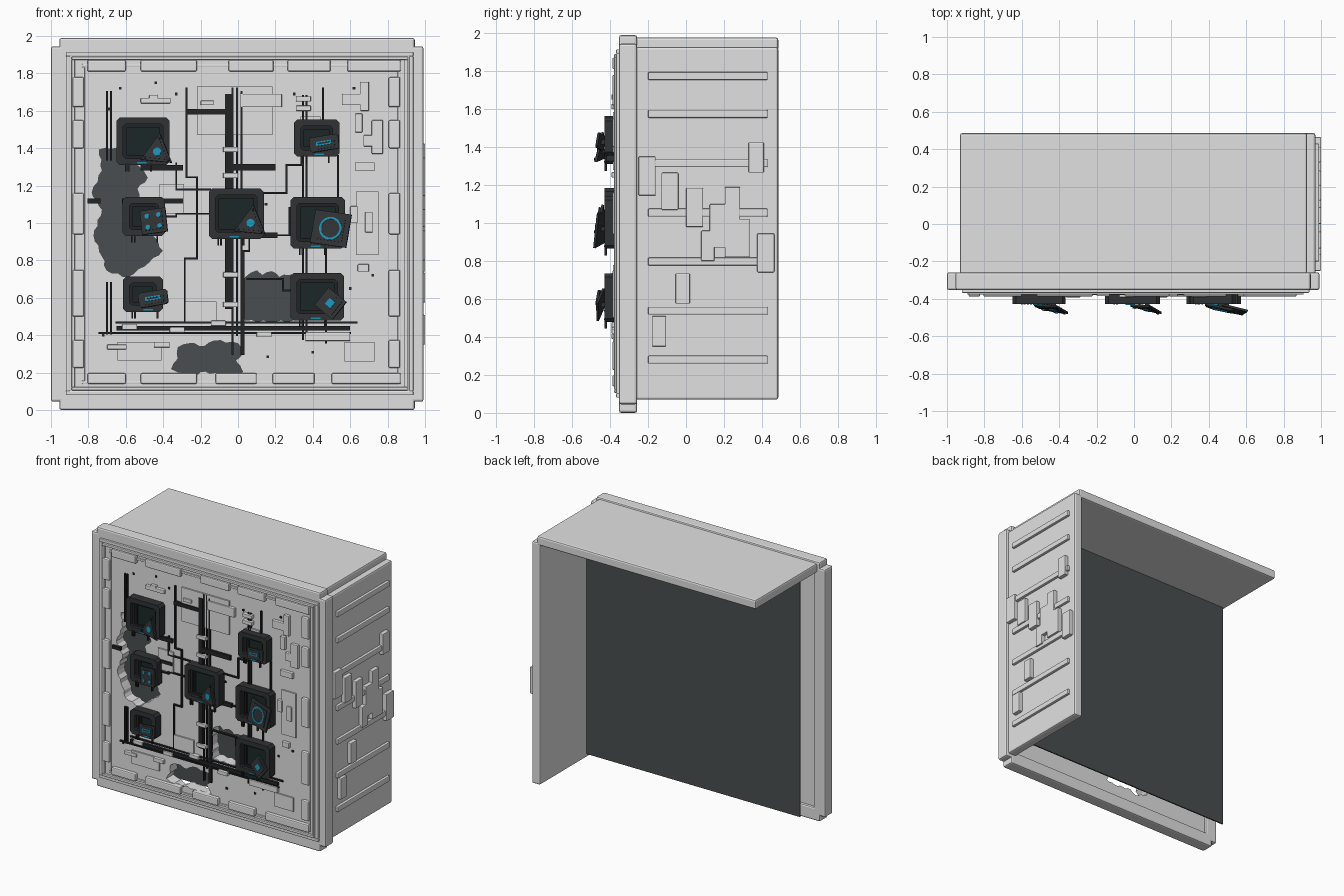
import bpy, bmesh, math
from mathutils import Matrix, Vector


def material(name, rgb):
    m = bpy.data.materials.new(name)
    m.diffuse_color = (*rgb, 1)
    return m


LIGHT = material("light grey", (0.755, 0.755, 0.765))
BACK = material("dark slate", (0.068, 0.076, 0.079))
FRAME = material("charcoal", (0.029, 0.032, 0.034))
RECESS = material("green black", (0.012, 0.02, 0.021))
CABLE = material("cable black", (0.016, 0.017, 0.019))
CYAN = material("cyan", (0.01, 0.28, 0.45))


def finish(name, bm, mat, bevel=0.0):
    bmesh.ops.recalc_face_normals(bm, faces=bm.faces)
    me = bpy.data.meshes.new(name)
    bm.to_mesh(me)
    bm.free()
    me.materials.append(mat)
    ob = bpy.data.objects.new(name, me)
    bpy.context.collection.objects.link(ob)
    if bevel:
        mod = ob.modifiers.new("bevel", "BEVEL")
        mod.width = bevel
        mod.segments = 2
    return ob


def boxes(name, spans, mat, bevel=0.0):
    """Boxes given as x0, x1, y0, y1, z0, z1, joined in one object."""
    bm = bmesh.new()
    for x0, x1, y0, y1, z0, z1 in spans:
        m = Matrix.Translation(((x0 + x1) / 2, (y0 + y1) / 2, (z0 + z1) / 2))
        m = m @ Matrix.Diagonal((abs(x1 - x0), abs(y1 - y0), abs(z1 - z0), 1))
        bmesh.ops.create_cube(bm, size=1, matrix=m)
    return finish(name, bm, mat, bevel)


def ring(x0, x1, z0, z1, w, y0, y1):
    return [(x0, x1, y0, y1, z0, z0 + w), (x0, x1, y0, y1, z1 - w, z1),
            (x0, x0 + w, y0, y1, z0 + w, z1 - w), (x1 - w, x1, y0, y1, z0 + w, z1 - w)]


def plate(name, loops, y0, y1, mat, matrix=Matrix()):
    """Flat shape in x/z with optional holes, from depth y0 to y1."""
    bm = bmesh.new()
    edges = []
    for pts in loops:
        vs = [bm.verts.new((x, y0, z)) for x, z in pts]
        edges += [bm.edges.new((a, b)) for a, b in zip(vs, vs[1:] + vs[:1])]
    bmesh.ops.triangle_fill(bm, edges=edges, use_beauty=True, normal=(0, -1, 0))
    ext = bmesh.ops.extrude_face_region(bm, geom=bm.faces[:], use_keep_orig=True)
    bmesh.ops.translate(bm, vec=(0, y1 - y0, 0),
                        verts=[v for v in ext["geom"] if isinstance(v, bmesh.types.BMVert)])
    bm.transform(matrix)
    return finish(name, bm, mat)


def rect(x0, x1, z0, z1, c=0.0):
    if not c:
        return [(x0, z0), (x1, z0), (x1, z1), (x0, z1)]
    return [(x0 + c, z0), (x1 - c, z0), (x1, z0 + c), (x1, z1 - c),
            (x1 - c, z1), (x0 + c, z1), (x0, z1 - c), (x0, z0 + c)]


def ngon(r, n, turn=0.0):
    return [(r * math.sin(turn + i * math.tau / n), r * math.cos(turn + i * math.tau / n)) for i in range(n)]


def jagged(pts, dz):
    out = []
    for a, b in zip(pts, pts[1:] + pts[:1]):
        a, b = Vector(a), Vector(b)
        n = max(1, round((b - a).length / 0.03))
        side = Vector((b.y - a.y, a.x - b.x)).normalized() * .005
        for i in range(n):
            p = a.lerp(b, i / n) + side * (0 if i == 0 else (-1) ** i)
            out.append((p.x, p.y + dz))
    return out


# Outer frame with notched corners
boxes("outer_frame", [(-.955, .945, -.353, -.258, z, z + .1) for z in (0, 1.89)]
      + [(x, x + .1, -.353, -.258, .045, 1.945) for x in (-1, .892)], LIGHT, .012)

# Shell: roof and right wall, open on the other sides
boxes("roof", [(-.93, .925, -.27, .486, 1.907, 1.977)], LIGHT, .012)
boxes("side_wall", [(.9, .97, -.27, .486, .07, 1.927)], LIGHT, .012)
boxes("back_plate", [(-.91, .91, -.09, -.08, .095, 1.92)], BACK)

# Front panel with three broken openings
holes = [
    [(-.74, 1.40), (-.645, 1.41), (-.53, 1.31), (-.485, 1.25), (-.54, 1.19), (-.50, 1.0), (-.447, .93),
     (-.405, .86), (-.475, .80), (-.53, .765), (-.59, .72), (-.70, .755), (-.725, .83), (-.77, .94),
     (-.725, 1.08), (-.78, 1.17), (-.725, 1.29)],
    [(.04, .71), (.1, .745), (.13, .72), (.18, .74), (.22, .71), (.30, .73), (.33, .6), (.29, .48),
     (.2, .475), (.04, .48), (.025, .6)],
    [(-.32, .345), (-.26, .365), (-.18, .35), (-.125, .38), (0, .365), (.025, .315), (-.015, .275),
     (.025, .215), (-.05, .2), (-.125, .21), (-.2, .215), (-.25, .185), (-.29, .21), (-.355, .23), (-.32, .285)]]
plate("front_panel", [rect(-.91, .925, .09, 1.905)] + [jagged(h, d) for h, d in zip(holes, (-.008, 0, -.01))],
      -.362, -.275, LIGHT)

# Stepped rims and the padded blocks around the border
boxes("outer_rim", ring(-.92, .937, .08, 1.915, .022, -.368, -.30), LIGHT, .004)
boxes("middle_rim", ring(-.89, .907, .105, 1.89, .018, -.378, -.30), LIGHT, .004)
boxes("inner_rim", ring(-.835, .87, .14, 1.85, .016, -.371, -.33), LIGHT, .003)
rows = [(-.805, -.60), (-.52, -.22), (-.05, .19), (.265, .495), (.585, .87)]
low = [(-.805, -.60), (-.52, -.22), (-.12, .10), (.185, .41), (.5, .87)]
cols = [(.225, .375), (.50, .75), (.94, 1.16), (1.40, 1.55), (1.62, 1.78)]
boxes("border_blocks", [(a, b, -.388, -.34, 1.81, 1.872) for a, b in rows]
      + [(a, b, -.388, -.34, .14, .198) for a, b in low]
      + [(x, x + .062, -.388, -.34, a, b) for x in (-.885, .805) for a, b in cols], LIGHT, .008)

# Small plates on the panel: x0, x1, z0, z1
thin = [(-.22, .185, 1.47, 1.73), (-.42, -.29, 1.05, 1.21), (-.29, -.115, .475, .58),
        (-.645, -.41, .265, .365), (.57, .73, .26, .365), (.63, .75, .83, 1.17), (.335, .44, 1.42, 1.57)]
thick = [(-.52, -.36, 1.64, 1.67), (-.475, -.43, 1.655, 1.685), (.01, .235, 1.62, 1.69), (.555, .68, 1.63, 1.69),
         (.655, .70, 1.6, 1.755), (.625, .665, 1.485, 1.585), (.67, .725, 1.41, 1.47), (.715, .775, 1.37, 1.55),
         (.625, .73, 1.28, 1.325), (.64, .70, .74, .78), (-.70, -.595, .325, .35), (-.45, -.365, .335, .365),
         (.36, .6, .37, .415), (.60, .64, 1.0, 1.09), (.68, .72, .95, 1.06), (-.2, -.13, 1.63, 1.655)]
boxes("thin_plates", [(a, b, -.373, -.355, c, d) for a, b, c, d in thin], LIGHT)
boxes("thick_plates", [(a, b, -.385, -.355, c, d) for a, b, c, d in thick], LIGHT, .004)
boxes("cable_clamps", [(x, x + .08, -.392, -.355, z, z + .028) for x, z in
      [(-.62, .43), (-.365, .415), (-.145, .45), (-.08, .71), (-.08, .55), (-.08, 1.38), (-.08, 1.24), (.31, 1.65),
       (.31, 1.60), (.1, .39)]], LIGHT, .004)
boxes("panel_studs", [(x - .007, x + .007, -.37, -.355, z - .007, z + .007) for x, z in
      [(-.63, 1.72), (-.69, 1.61), (-.44, 1.75), (-.33, 1.69), (.12, 1.71), (.3, 1.69), (.62, 1.72), (.15, 1.10),
       (.72, .72), (.71, .32), (.16, .285), (.4, .31), (-.72, .4), (.6, .65)]], CABLE)

# Cables: thin runs along a path, and wide flat strips
paths = [
    [(-.275, 1.72), (-.275, 1.245), (-.22, 1.245), (-.22, .81), (-.285, .81), (-.285, .47)],
    [(-.33, 1.32), (-.33, 1.18), (-.15, 1.18)], [(-.40, 1.035), (-.33, 1.035), (-.33, 1.05), (-.15, 1.05)],
    [(.13, 1.16), (.26, 1.16), (.26, 1.31), (.34, 1.31), (.34, 1.38)],
    [(.13, .935), (.275, .935), (.275, 1.08), (.30, 1.08)],
    [(.47, .88), (.47, .36)], [(.455, 1.72), (.455, 1.54)], [(.535, 1.36), (.535, 1.1)],
    [(.06, .93), (.06, .85), (.03, .85), (.03, .30)], [(-.65, .468), (.635, .468)], [(-.74, .412), (.6, .412)],
    [(.05, .70), (.24, .70), (.24, .64), (.30, .64)], [(-.03, 1.72), (-.03, .30)], [(-.005, 1.72), (-.005, .40)],
    [(.018, 1.70), (.018, .30)], [(-.70, 1.7), (-.70, 1.34)], [(-.68, 1.7), (-.68, 1.34)], [(-.70, .68), (-.70, .41)],
    [(-.68, .68), (-.68, .41)], [(.348, 1.68), (.348, .38)], [(.366, 1.68), (.366, .38)]]
runs, r = [], .005
for p in paths:
    for (ax, az), (bx, bz) in zip(p, p[1:]):
        runs.append((min(ax, bx) - r, max(ax, bx) + r, -.375, -.355, min(az, bz) - r, max(az, bz) + r))
boxes("cables", runs, CABLE)
strips = [(-.07, -.035, .54, 1.69), (-.28, -.07, 1.58, 1.61), (-.07, .2, 1.28, 1.315), (-.52, -.295, 1.28, 1.31),
          (-.805, -.735, 1.105, 1.13), (-.62, -.295, 1.105, 1.13), (-.65, .6, .425, .45), (.1, .21, .92, .95)]
boxes("cable_strips", [(a, b, -.38, -.355, c, d) for a, b, c, d in strips], CABLE)

# Square modules: x0, x1, z0, z1, then device centre and kind
modules = [(-.65, -.365, 1.31, 1.565, -.43, 1.38, "tri"), (-.617, -.39, .93, 1.14, -.45, 1.01, "dots"),
           (-.615, -.402, .525, .715, -.453, .597, "bar"), (-.155, .138, .915, 1.185, .07, .998, "tri"),
           (.30, .542, 1.355, 1.555, .461, 1.427, "bar"), (.28, .572, .865, 1.14, .497, .97, "ring"),
           (.28, .567, .48, .733, .495, .57, "diamond")]
circle = lambda x, z, rad: [(x + a, z + b) for a, b in ngon(rad, 20)]
corners = [circle(a, b, .008) for a, b in ngon(.075, 3, .1)]
kinds = {  # outline, cyan loops, in-plane turn in degrees
    "tri": (ngon(.1, 3, .1), [[circle(.0, 0, .022)]], 0),
    "dots": (rect(-.07, .07, -.065, .065), [[circle(x, z, .013)] for x in (-.032, .032) for z in (-.03, .03)], -8),
    "bar": (rect(-.08, .08, -.04, .04, .01), [[rect(-.042, .042, -.011, .011), rect(-.032, .032, -.004, .004)]], -9),
    "ring": (rect(-.1, .1, -.09, .09), [[circle(0, 0, .062), circle(0, 0, .05)]], 8),
    "diamond": (rect(-.064, .064, -.06, .06), [[rect(-.02, .02, -.02, .02)]], 38)}
for i, (x0, x1, z0, z1, cx, cz, kind) in enumerate(modules, 1):
    w = .036
    plate(f"module_frame_{i}", [rect(x0, x1, z0, z1, .018), rect(x0 + w, x1 - w, z0 + w, z1 - w, .012)],
          -.428, -.355, FRAME)
    plate(f"module_recess_{i}", [rect(x0 + w, x1 - w, z0 + w, z1 - w)], -.395, -.36, RECESS)
    boxes(f"module_recess_rails_{i}", ring(x0 + w, x1 - w, z0 + w, z1 - w, .018, -.405, -.39)
          + [(x0 + .07, x0 + .076, -.403, -.39, z0 + .06, z1 - .06)], CABLE)
    boxes(f"module_lamp_{i}", [(x0 + .11, x0 + .16, -.432, -.42, z0 + .008, z0 + .016)], CYAN)
    boxes(f"module_legs_{i}", [(x0 + d, x0 + d + .009, -.43, -.415, z0 - .035, z0 + .01) for d in (.045, .06, .18)],
          CABLE)
    # Tilted device standing on the recess
    outline, lights, turn = kinds[kind]
    m = (Matrix.Translation((cx, -.45, cz)) @ Matrix.Rotation(math.radians(-13), 4, "Z")
         @ Matrix.Rotation(math.radians(-8), 4, "X") @ Matrix.Rotation(math.radians(turn), 4, "Y"))
    plate(f"device_{i}", [outline], -.006, .006, FRAME, m)
    plate(f"device_bezel_{i}", [[(a * .72, b * .72) for a, b in outline]], -.01, -.005, FRAME, m)
    for k, loops in enumerate(lights, 1):
        plate(f"device_light_{i}_{k}", loops, -.015, -.009, CYAN, m)
    if kind == "tri":
        for k, loop in enumerate(corners, 1):
            plate(f"device_screw_{i}_{k}", [loop], -.013, -.005, CABLE, m)
    boxes(f"device_arm_{i}", [(cx - .012, cx + .012, -.45, -.39, cz - .012, cz + .012)], FRAME)

# Ribs and raised plates on the side wall
boxes("side_ribs", [(.96, .99, -.2, .43, z - .021, z + .021) for z in (1.775, 1.575, 1.315, 1.055, .797, .538, .28)],
      LIGHT, .006)
raised = [(-.25, -.16, 1.145, 1.35), (.33, .41, 1.265, 1.425), (-.13, -.04, 1.07, 1.265), (0, .09, .98, 1.185),
          (.08, .15, .80, .96), (.125, .215, .87, 1.10), (.205, .285, .82, 1.19), (.245, .335, .82, 1.02),
          (.375, .465, .74, .945), (-.055, .02, .575, .735), (-.18, -.105, .35, .51)]
boxes("side_plates", [(.96, 1.0, a, b, c, d) for a, b, c, d in raised], LIGHT, .005)
